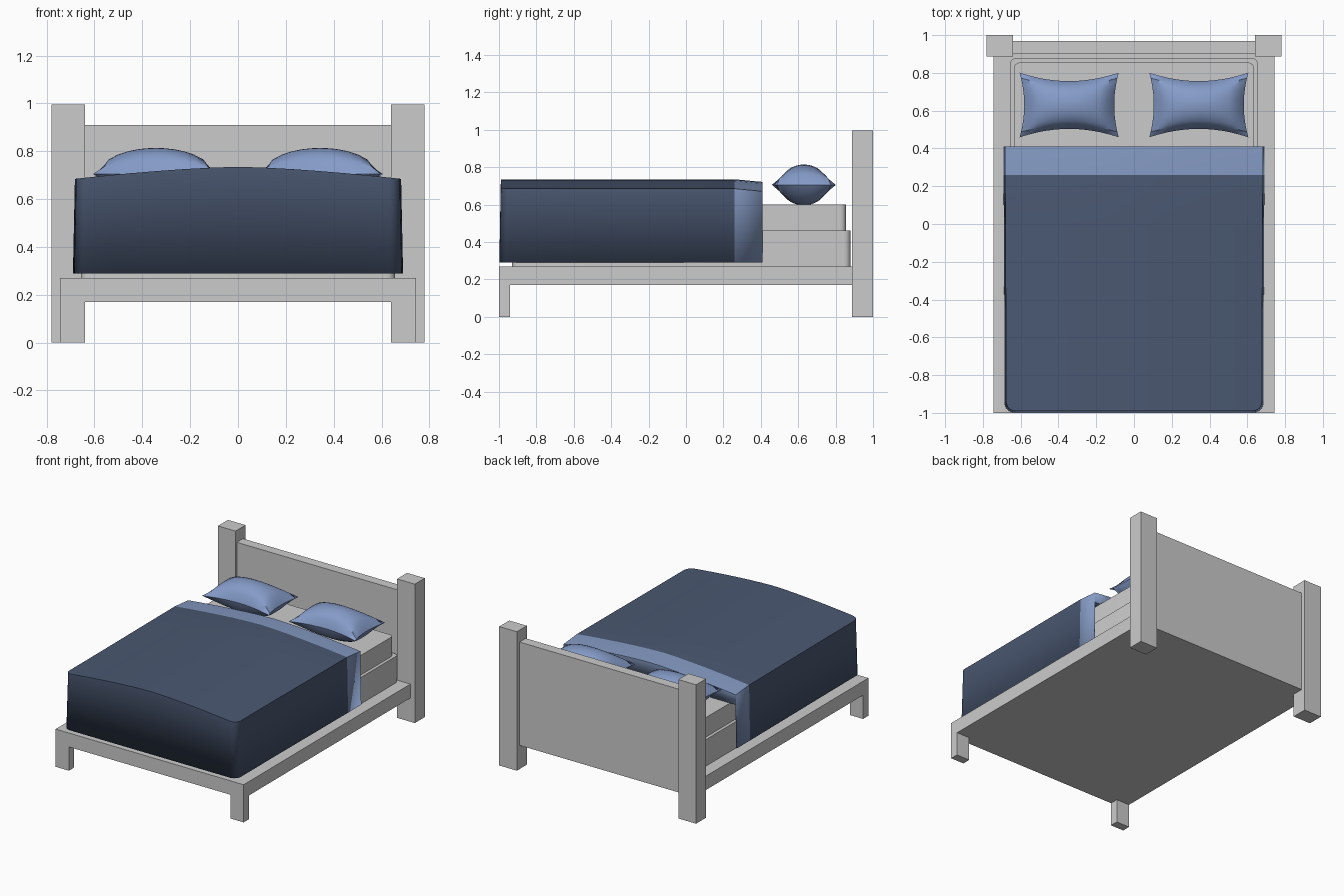
import bpy, bmesh, math

if "Cube" in bpy.data.objects:
    bpy.data.objects.remove(bpy.data.objects["Cube"])


def material(name, rgb):
    m = bpy.data.materials.new(name)
    m.diffuse_color = (*rgb, 1)
    m.use_nodes = True
    m.node_tree.nodes["Principled BSDF"].inputs["Base Color"].default_value = m.diffuse_color
    return m


GREY = material("light grey", (0.6, 0.6, 0.6))
NAVY = material("slate navy", (0.069, 0.098, 0.168))
BLUE = material("fold blue", (0.23, 0.32, 0.54))
PILLOW = material("pillow blue", (0.235, 0.33, 0.58))


def finish(name, bm, mats, smooth=False):
    bmesh.ops.recalc_face_normals(bm, faces=bm.faces)
    me = bpy.data.meshes.new(name)
    bm.to_mesh(me)
    bm.free()
    for m in mats:
        me.materials.append(m)
    ob = bpy.data.objects.new(name, me)
    bpy.context.collection.objects.link(ob)
    if smooth:
        bpy.ops.object.select_all(action='DESELECT')
        ob.select_set(True)
        bpy.context.view_layer.objects.active = ob
        bpy.ops.object.shade_smooth_by_angle(angle=math.radians(35))
    return ob


def box(name, x, y, z, corner=0):
    """Box from ranges, optionally with rounded vertical corners."""
    bm = bmesh.new()
    bmesh.ops.create_cube(bm, size=1)
    for v in bm.verts:
        v.co = [r[0] + (c + 0.5) * (r[1] - r[0]) for r, c in zip((x, y, z), v.co)]
    if corner:
        up = [e for e in bm.edges if abs(e.verts[0].co.z - e.verts[1].co.z) > 0.01]
        bmesh.ops.bevel(bm, geom=up, offset=corner, segments=4, profile=0.5, affect='EDGES')
    return finish(name, bm, [GREY], bool(corner))


# frame, legs, headboard
box("bed_base", (-0.745, 0.745), (-1, 0.90), (0.17, 0.27))
box("headboard", (-0.645, 0.645), (0.90, 0.97), (0.17, 0.91))
for side, s in (("left", -1), ("right", 1)):
    box("head_post_" + side, sorted((s * 0.64, s * 0.78)), (0.887, 1), (0, 0.995))
    box("front_leg_" + side, sorted((s * 0.64, s * 0.745)), (-1, -0.94), (0, 0.17))

# mattresses
box("box_spring", (-0.657, 0.657), (-0.93, 0.88), (0.27, 0.46), 0.035)
box("mattress", (-0.635, 0.635), (-0.92, 0.855), (0.46, 0.60), 0.03)


# blanket: crowned top grid with rounded foot corners, border dropped down
def make_blanket():
    bm = bmesh.new()
    rad = 0.05
    rows = [(0.41, 0.682, -0.014), (0.26, 0.682, 0), (0, 0.681, 0), (-0.5, 0.678, 0)]
    for i in range(7):
        a = math.pi / 2 * i / 6
        rows.append((-0.99 + rad - rad * math.sin(a), 0.677 - rad + rad * math.cos(a), 0))
    n = 12
    grid = []
    for y, w, dz in rows:
        line = []
        for j in range(n + 1):
            x = w * (2 * j / n - 1)
            z = 0.735 - 0.05 * (abs(x) / 0.68) ** 1.5
            line.append(bm.verts.new((x, y, z + dz)))
        grid.append(line)
    for a, b in zip(grid, grid[1:]):
        for j in range(n):
            bm.faces.new((a[j], a[j + 1], b[j + 1], b[j]))
    # skirt along both sides and the foot
    path = [r[0] for r in grid] + grid[-1][1:-1] + [r[-1] for r in reversed(grid)]
    low = []
    for v in path:
        front = 0.008 if v.co.y < -0.93 else 0
        low.append(bm.verts.new((v.co.x * 1.012, v.co.y - front, 0.29)))
    for i in range(len(path) - 1):
        bm.faces.new((path[i], path[i + 1], low[i + 1], low[i]))
    # closing face at the head end, down to the mattress
    head = grid[0]
    down = [bm.verts.new((v.co.x, v.co.y, 0.60)) for v in head]
    for j in range(n):
        bm.faces.new((head[j], head[j + 1], down[j + 1], down[j]))
    for f in bm.faces:
        f.material_index = 1 if f.calc_center_median().y > 0.26 else 0
    return finish("blanket", bm, [NAVY, BLUE], True)


blanket = make_blanket()
sol = blanket.modifiers.new("thickness", 'SOLIDIFY')
sol.thickness = 0.008
sol.offset = -1


# pillows: two pinched, puffed grids joined on the seam
def make_pillow(name, cx):
    bm = bmesh.new()
    n = 12
    for sgn in (1, -1):
        g = []
        for i in range(n + 1):
            line = []
            for j in range(n + 1):
                u, v = 2 * i / n - 1, 2 * j / n - 1
                x = 0.262 * u * (1 - 0.09 * (1 - v * v))
                y = 0.171 * v * (1 - 0.26 * (1 - u * u))
                puff = max(0, (1 - u * u) * (1 - v * v)) ** 0.5
                line.append(bm.verts.new((cx + x, 0.63 + y, 0.705 + sgn * 0.109 * puff)))
            g.append(line)
        for i in range(n):
            for j in range(n):
                bm.faces.new((g[i][j], g[i + 1][j], g[i + 1][j + 1], g[i][j + 1]))
    bmesh.ops.remove_doubles(bm, verts=bm.verts, dist=0.0005)
    return finish(name, bm, [PILLOW], True)


make_pillow("pillow_left", -0.343)
make_pillow("pillow_right", 0.343)
